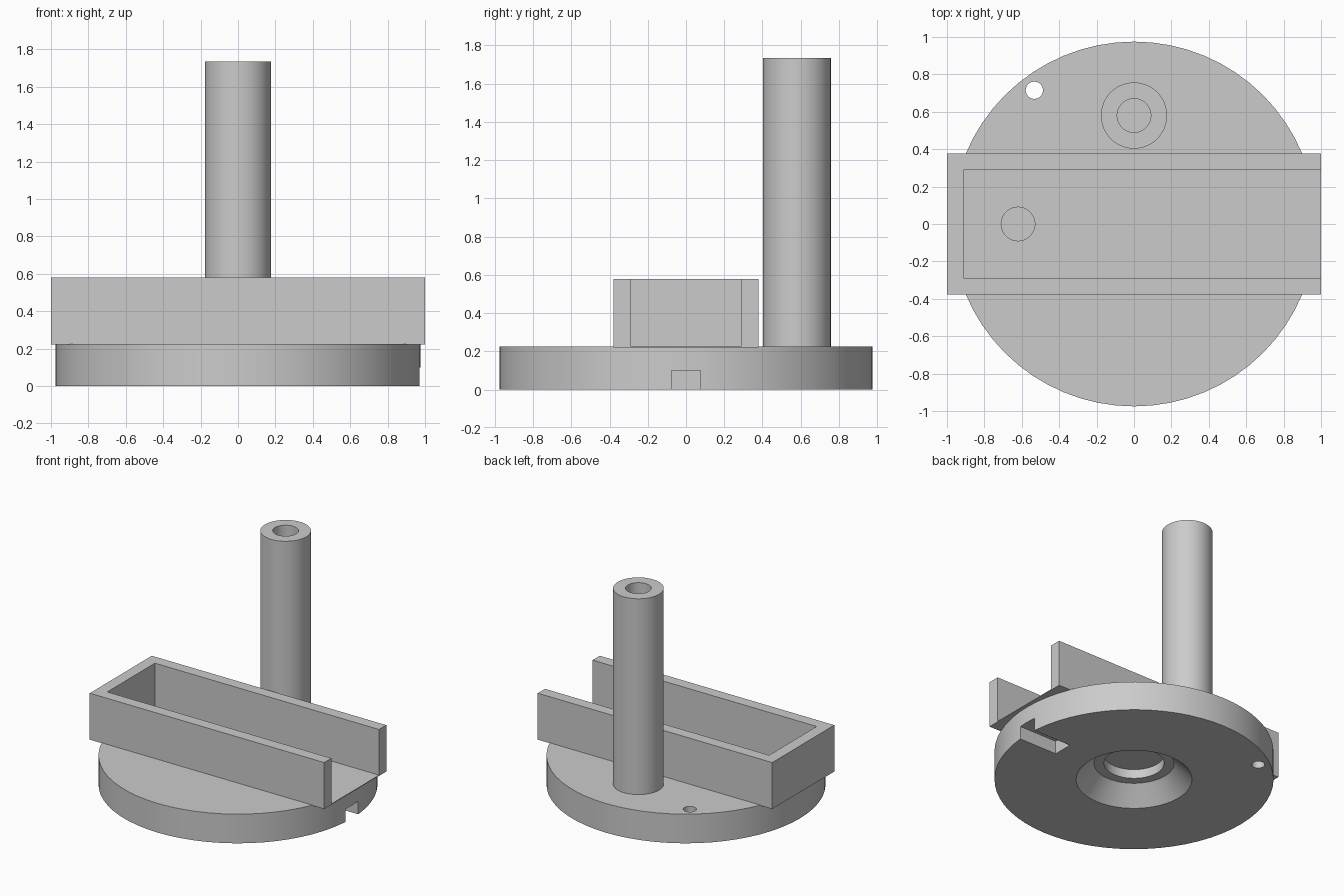
import bpy, bmesh, math
from mathutils import Vector

cube = bpy.data.objects.get("Cube")
if cube:
    bpy.data.objects.remove(cube, do_unlink=True)

grey = bpy.data.materials.new("plain grey")
grey.use_nodes = True
colour = (0.6, 0.6, 0.6, 1)
grey.diffuse_color = colour
grey.node_tree.nodes["Principled BSDF"].inputs["Base Color"].default_value = colour


def make(name, bm):
    bmesh.ops.remove_doubles(bm, verts=bm.verts, dist=1e-5)
    bmesh.ops.recalc_face_normals(bm, faces=bm.faces)
    mesh = bpy.data.meshes.new(name)
    bm.to_mesh(mesh)
    bm.free()
    mesh.materials.append(grey)
    ob = bpy.data.objects.new(name, mesh)
    bpy.context.collection.objects.link(ob)
    return ob


def lathe(name, profile, x=0, y=0, steps=64):
    """Revolve an (r, z) profile around a vertical axis at x, y."""
    bm = bmesh.new()
    vs = [bm.verts.new((x + r, y, z)) for r, z in profile]
    es = [bm.edges.new(pair) for pair in zip(vs, vs[1:])]
    bmesh.ops.spin(bm, geom=vs + es, cent=(x, y, 0), axis=(0, 0, 1),
                   angle=math.tau, steps=steps, use_merge=True)
    return make(name, bm)


def rod(name, r, z0, z1, x, y):
    return lathe(name, [(0, z0), (r, z0), (r, z1), (0, z1)], x, y, 48)


def prism(name, outline, z0, z1):
    """Extrude a flat outline upwards."""
    bm = bmesh.new()
    face = bm.faces.new([bm.verts.new((x, y, z0)) for x, y in outline])
    top = bmesh.ops.extrude_face_region(bm, geom=[face])["geom"]
    bmesh.ops.translate(bm, vec=Vector((0, 0, z1 - z0)),
                        verts=[v for v in top if isinstance(v, bmesh.types.BMVert)])
    return make(name, bm)


def box(name, x0, x1, y0, y1, z0, z1):
    return prism(name, [(x0, y0), (x1, y0), (x1, y1), (x0, y1)], z0, z1)


def cut(ob, cutter):
    cutter.hide_render = True
    mod = ob.modifiers.new("cut", 'BOOLEAN')
    mod.operation, mod.solver, mod.object = 'DIFFERENCE', 'EXACT', cutter
    bpy.context.view_layer.objects.active = ob
    bpy.ops.object.modifier_apply(modifier=mod.name)
    bpy.data.objects.remove(cutter, do_unlink=True)


TOP, RIM = 0.225, 0.58
POST_Y, POST_TOP = 0.58, 1.735

# Round base with a stepped conical recess underneath
base = lathe("round_base", [(0, 0.2), (0.21, 0.2), (0.21, 0.13), (0.28, 0.13),
                            (0.405, 0), (0.975, 0), (0.975, TOP), (0, TOP)])
cut(base, rod("pin_hole", 0.046, -0.1, 0.4, -0.533, 0.715))
cut(base, rod("drain_hole", 0.09, 0.1, 0.4, -0.62, 0))
cut(base, rod("post_bore", 0.09, 0.1, 0.4, 0, POST_Y))
cut(base, box("edge_notch", 0.65, 1.2, -0.077, 0.077, -0.1, 0.1))

# Tray walls, open at one end, over a thin floor
w, t = 0.378, 0.088
walls = prism("tray_walls", [(1, -w), (1, t - w), (t - 1, t - w), (t - 1, w - t),
                             (1, w - t), (1, w), (-1, w), (-1, -w)], TOP - 0.003, RIM)
floor = box("tray_floor", -0.95, 1, t / 2 - w, w - t / 2, TOP - 0.003, TOP + 0.003)
cut(floor, rod("floor_hole", 0.09, 0.1, 0.4, -0.62, 0))

# Hollow upright post
post = lathe("hollow_post", [(0.09, TOP), (0.177, TOP), (0.177, POST_TOP),
                             (0.09, POST_TOP), (0.09, TOP)], 0, POST_Y, 48)

# Smooth the round parts, keeping hard edges
bpy.ops.object.select_all(action='DESELECT')
for ob in (base, post):
    ob.select_set(True)
bpy.context.view_layer.objects.active = base
bpy.ops.object.shade_smooth_by_angle(angle=math.radians(30))
